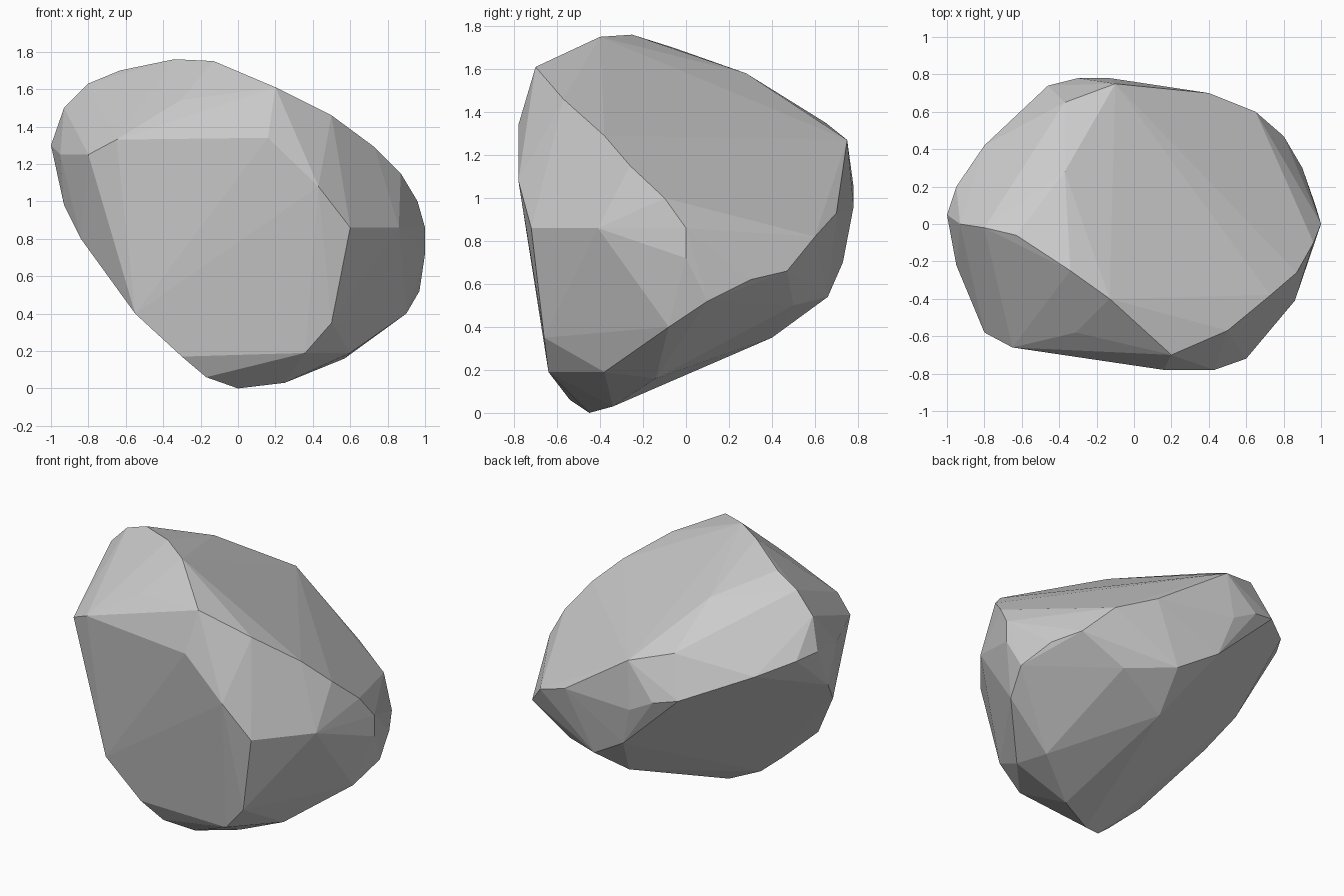
import bpy, bmesh

# Corner points of the chipped boulder, bottom to top
corners = [
    # underside: tip, keel and the edges of the two sloping faces
    (0, -.45, 0), (.25, -.34, .03), (.57, -.14, .16), (.6, -.38, .19),
    (.9, -.08, .4), (.97, .1, .52), (.136, .4, .35), (.5, .5, .5), (.21, .66, .54),
    (-.17, -.54, .06), (-.3, -.59, .17), (-.55, -.6, .4),
    (-.84, -.34, .8), (-.93, -.16, .98),
    # big front facet
    (.36, -.64, .19), (.5, -.66, .35), (.6, -.72, .86), (.86, -.41, .86),
    (.43, -.78, 1.08), (.16, -.78, 1.34), (-.65, -.66, 1.33), (-.8, -.58, 1.25),
    # ridge climbing from the right side to the crest
    (1, 0, .72), (1, 0, .86), (.96, -.1, 1), (.87, -.26, 1.15), (.73, -.38, 1.29),
    (.5, -.57, 1.46), (.2, -.7, 1.61), (-.13, -.4, 1.75), (-.34, -.25, 1.76),
    (-.31, -.58, 1.54), (-.63, -.06, 1.7), (-.8, -.02, 1.63), (-.93, 0, 1.5),
    (-1, .05, 1.3), (-.95, -.22, 1.25),
    # back rim, left to right
    (-.95, .2, 1.28), (-.8, .42, 1.22), (-.46, .74, 1.09),
    (-.3, .78, 1.05), (-.13, .78, .96), (-.05, .73, .7), (.4, .7, .93),
    (.65, .6, .82), (.8, .47, .66), (.9, .3, .62),
    # sloping top
    (-.37, .28, 1.58), (-.37, .65, 1.35), (-.1, .75, 1.27),
]

# Wrap the corners in a convex skin
bm = bmesh.new()
for c in corners:
    bm.verts.new(c)
bmesh.ops.convex_hull(bm, input=bm.verts[:])
loose = [v for v in bm.verts if not v.link_faces]
bmesh.ops.delete(bm, geom=loose, context='VERTS')

# Merge nearly coplanar triangles into broad flat facets
bmesh.ops.dissolve_limit(bm, angle_limit=0.03, verts=bm.verts[:], edges=bm.edges[:])
bmesh.ops.recalc_face_normals(bm, faces=bm.faces[:])

mesh = bpy.data.meshes.new("boulder")
bm.to_mesh(mesh)
bm.free()
boulder = bpy.data.objects.new("boulder", mesh)
bpy.context.collection.objects.link(boulder)
